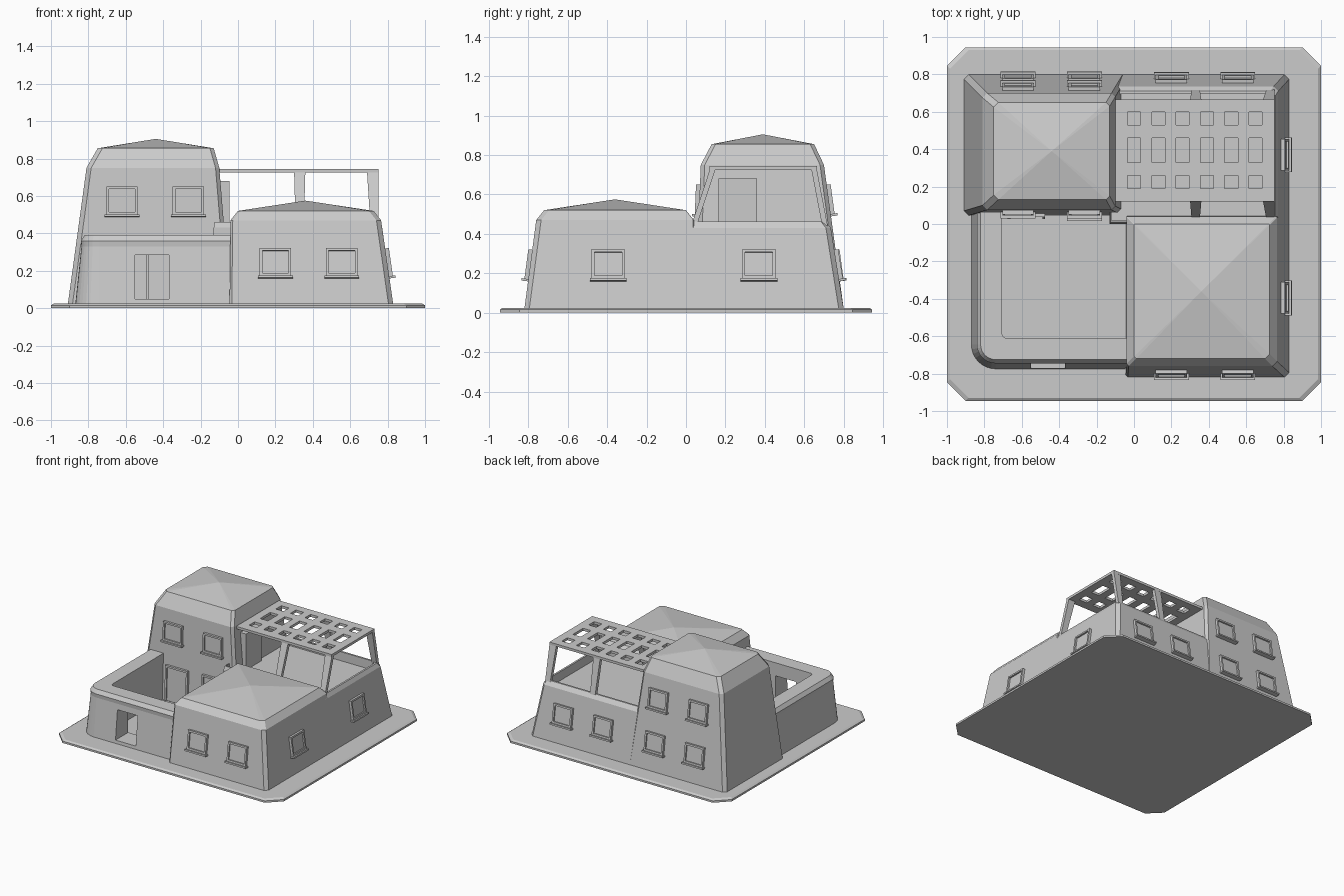
import bpy, bmesh
from math import atan, sin, cos, pi
from mathutils import Matrix, Vector

if "Cube" in bpy.data.objects:
    bpy.data.objects.remove(bpy.data.objects["Cube"])


def finish(bm, name):
    bmesh.ops.recalc_face_normals(bm, faces=bm.faces)
    me = bpy.data.meshes.new(name)
    bm.to_mesh(me)
    bm.free()
    ob = bpy.data.objects.new(name, me)
    bpy.context.collection.objects.link(ob)
    return ob


def add_box(bm, x0, x1, y0, y1, z0, z1):
    m = Matrix.Translation(((x0 + x1) / 2, (y0 + y1) / 2, (z0 + z1) / 2)) @ \
        Matrix.Diagonal((x1 - x0, y1 - y0, z1 - z0, 1))
    bmesh.ops.create_cube(bm, size=1, matrix=m)


def ring_points(x0, x1, y0, y1, z, ch):
    """Rectangle with chamfers ch = (SW, SE, NE, NW)."""
    a, b, c, d = ch
    return [(x0, y0 + a, z), (x0 + a, y0, z), (x1 - b, y0, z), (x1, y0 + b, z),
            (x1, y1 - c, z), (x1 - c, y1, z), (x0 + d, y1, z), (x0, y1 - d, z)]


def stacked(name, rings, ch, apex=None):
    """Skin a stack of chamfered rectangles, closing with a flat cap or a peak."""
    bm = bmesh.new()
    loops = [[bm.verts.new(p) for p in ring_points(*r, ch)] for r in rings]
    bm.faces.new(loops[0])
    for lo, hi in zip(loops, loops[1:]):
        for i in range(8):
            j = (i + 1) % 8
            bm.faces.new((lo[i], lo[j], hi[j], hi[i]))
    top = loops[-1]
    if apex:
        tip = bm.verts.new(apex)
        for i in range(8):
            bm.faces.new((top[i], top[(i + 1) % 8], tip))
    else:
        bm.faces.new(top)
    bmesh.ops.remove_doubles(bm, verts=bm.verts, dist=1e-4)
    return finish(bm, name)


# Ground slab
stacked("ground_slab", [(-1, 1, -.945, .945, 0), (-1, 1, -.945, .945, .015),
                        (-.985, .985, -.93, .93, .025)], (.1,) * 4)

# Tall tower, front block and terrace block, all with leaning walls
stacked("tower", [(-.91, -.04, .045, .80, .02), (-.81, -.10, .075, .70, .75),
                  (-.75, -.13, .13, .65, .855)], (.025, .02, .02, .025), (-.44, .39, .905))
stacked("front_block", [(-.045, .83, -.82, .05, .02), (-.04, .765, -.76, .04, .47),
                        (0, .725, -.72, 0, .52)], (.012, .025, .005, .005), (.36, -.36, .575))
stacked("terrace_block", [(-.13, .83, 0, .80, .02), (-.13, .771, 0, .735, .43),
                          (-.125, .755, .01, .71, .462), (-.12, .74, .02, .695, .462),
                          (-.12, .74, .02, .695, .39)], (0, 0, .025, 0))


# Courtyard wall: profile swept around a rounded corner
def wall_path(d):
    r = max(.13 - d, .025)
    cx, cy = -.87 + d + r, -.775 + d + r
    pts = [(-.87 + d, .12)]
    for k in range(9):
        a = pi + k * pi / 16
        pts.append((cx + r * cos(a), cy + r * sin(a)))
    return pts + [(0, -.775 + d)]


profile = [(0, .02), (.033, .33), (.03, .36), (.05, .39), (.165, .39), (.165, .02)]
bm = bmesh.new()
strips = [[bm.verts.new((x, y, z)) for x, y in wall_path(d)] for d, z in profile]
for a, b in zip(strips, strips[1:] + strips[:1]):
    for i in range(len(a) - 1):
        bm.faces.new((a[i], a[i + 1], b[i + 1], b[i]))
bm.faces.new([s[0] for s in strips])
bm.faces.new([s[-1] for s in strips])
wall = finish(bm, "courtyard_wall")

# Gateway cut through the courtyard wall
bm = bmesh.new()
add_box(bm, -.55, -.37, -.85, -.55, .05, .285)
cutter = finish(bm, "gateway_cutter")
cutter.hide_render = True
cutter.hide_set(True)
mod = wall.modifiers.new("gateway", "BOOLEAN")
mod.object = cutter
mod.operation = "DIFFERENCE"
mod.solver = "EXACT"


# Framed windows and doors, tilted to lie on the leaning walls
def place(ob, pos, turn, slope):
    ob.matrix_world = Matrix.Translation(pos) @ Matrix.Rotation(turn, 4, "Z") @ \
        Matrix.Rotation(-atan(slope), 4, "X")


def window(name, pos, turn, slope):
    bm = bmesh.new()
    w, h, t = .084, .075, .014
    for s in (-1, 1):
        add_box(bm, *sorted((s * w, s * (w - t))), -.02, .01, -h, h)
        add_box(bm, -w + t, w - t, -.02, .01, *sorted((s * h, s * (h - t))))
    add_box(bm, -w + t, w - t, -.008, .01, -h + t, h - t)
    add_box(bm, -.093, .093, -.034, .01, -h - .012, -h)
    place(finish(bm, name), pos, turn, slope)


def wall_at(start, slope, z):
    return start + slope * (z - .02)


for i, x in enumerate((-.62, -.265)):
    window(f"tower_front_window_{i}", (x, wall_at(.045, .041, .575), .575), 0, .041)
    for j, z in enumerate((.245, .575)):
        window(f"tower_back_window_{i}_{j}", (x, wall_at(.80, -.137, z), z), pi, .137)
window("courtyard_window", (-.265, wall_at(.045, .041, .245), .245), 0, .041)
for i, x in enumerate((.20, .555)):
    window(f"front_window_{i}", (x, wall_at(-.82, .133, .245), .245), 0, .133)
    window(f"back_window_{i}", (x, wall_at(.80, -.158, .245), .245), pi, .158)
for i, y in enumerate((-.395, .37)):
    window(f"side_window_{i}", (wall_at(.83, -.144, .245), y, .245), pi / 2, .144)

# Courtyard door with frame
bm = bmesh.new()
add_box(bm, -.085, .085, -.01, .01, -.14, .125)
for s in (-1, 1):
    add_box(bm, *sorted((s * .085, s * .1)), -.02, .01, -.14, .14)
add_box(bm, -.085, .085, -.02, .01, .125, .14)
place(finish(bm, "courtyard_door"), (-.575, .052, .17), 0, .041)

# Terrace door
bm = bmesh.new()
add_box(bm, -.12, -.045, .165, .36, .385, .68)
finish(bm, "terrace_door")

# Pergola roof: grid of cells with the holes left out
xs = [-.10]
for k in range(6):
    xs += [-.035 + .13 * k, .035 + .13 * k]
xs.append(.75)
ys = [.12, .19, .26, .33, .46, .53, .60, .665]
bm = bmesh.new()
for i in range(len(xs) - 1):
    for j in range(len(ys) - 1):
        if not (i % 2 and j % 2):
            cell = [(xs[i], ys[j]), (xs[i + 1], ys[j]), (xs[i + 1], ys[j + 1]), (xs[i], ys[j + 1])]
            bm.faces.new([bm.verts.new((x, y, .725)) for x, y in cell])
bmesh.ops.remove_doubles(bm, verts=bm.verts, dist=1e-4)
ext = bmesh.ops.extrude_face_region(bm, geom=bm.faces[:], use_keep_orig=True)
tops = [v for v in ext["geom"] if isinstance(v, bmesh.types.BMVert)]
bmesh.ops.translate(bm, verts=tops, vec=Vector((0, 0, .02)))
finish(bm, "pergola_roof")

# Leaning, tapered pergola posts
for i, x in enumerate((.33, .72)):
    for j, (yb, yt) in enumerate(((.04, .135), (.705, .65))):
        bm = bmesh.new()
        lean = .01 if i else 0
        for y, z, w, dx in ((yb, .44, .022, lean), (yt, .727, .03, 0)):
            for sx, sy in ((-1, -1), (1, -1), (1, 1), (-1, 1)):
                bm.verts.new((x + dx + sx * w, y + sy * .014, z))
        bmesh.ops.convex_hull(bm, input=bm.verts)
        finish(bm, f"pergola_post_{i}_{j}")
